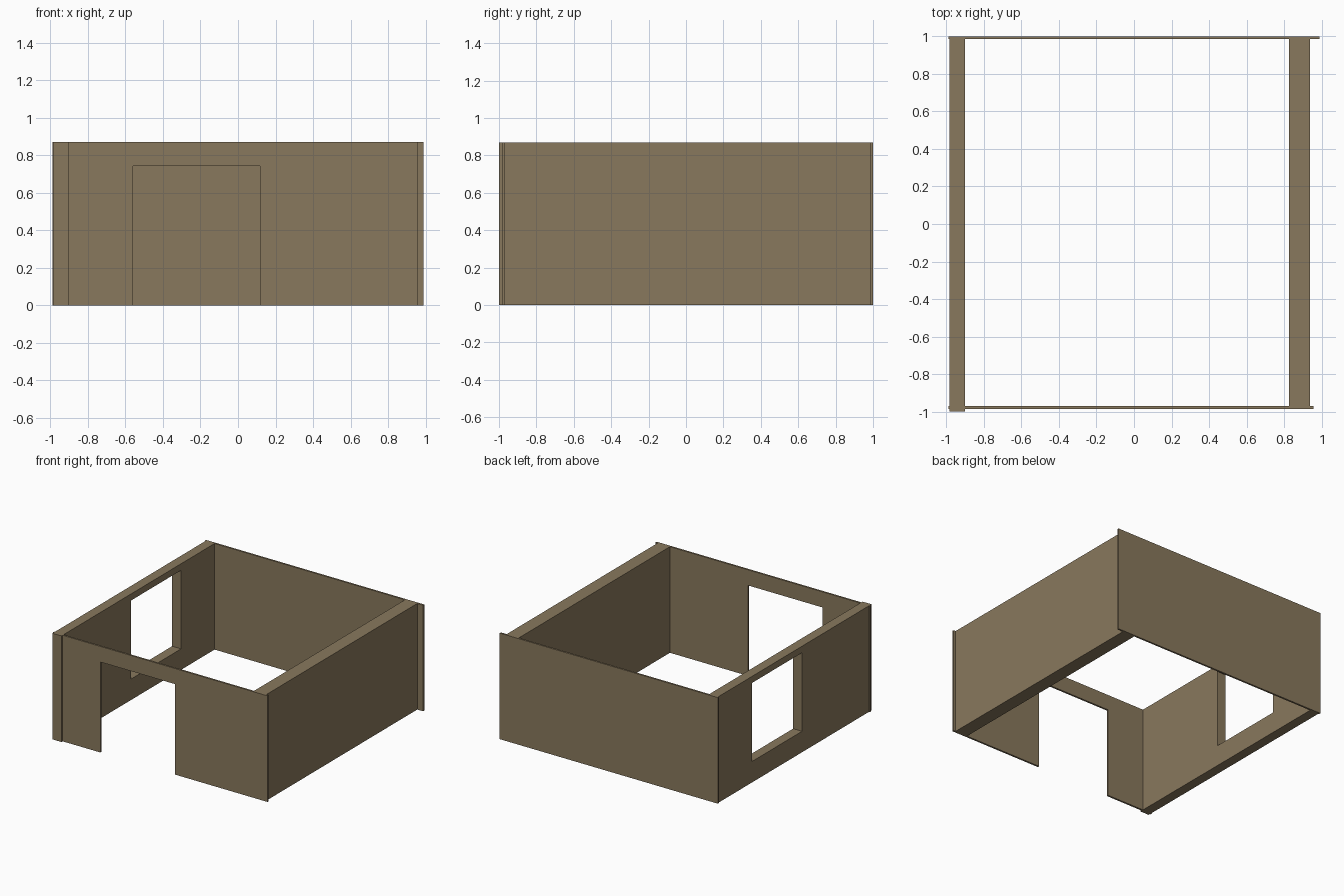
import bpy

if "Cube" in bpy.data.objects:
    bpy.data.objects.remove(bpy.data.objects["Cube"])

H = 0.87  # wall height

mat = bpy.data.materials.new("brown_plaster")
mat.diffuse_color = (0.25, 0.19, 0.11, 1)
mat.use_nodes = True
mat.node_tree.nodes["Principled BSDF"].inputs["Base Color"].default_value = mat.diffuse_color


def box(name, x, y, z):
    """Axis-aligned box from (min, max) ranges."""
    bpy.ops.mesh.primitive_cube_add(size=1)
    ob = bpy.context.object
    ob.name = name
    ranges = (x, y, z)
    for v in ob.data.vertices:
        v.co = [r[1] if c > 0 else r[0] for c, r in zip(v.co, ranges)]
    ob.data.materials.append(mat)
    return ob


def cut_opening(wall, x, y, z):
    """Cut a rectangular opening through a wall."""
    cutter = box("opening_cutter", x, y, z)
    cutter.hide_render = True
    mod = wall.modifiers.new("opening", 'BOOLEAN')
    mod.object = cutter
    mod.operation = 'DIFFERENCE'
    mod.solver = 'EXACT'
    bpy.context.view_layer.objects.active = wall
    bpy.ops.object.modifier_apply(modifier=mod.name)
    bpy.data.objects.remove(cutter)


# Thin front and back walls
front = box("front_wall", (-0.99, 0.957), (-0.985, -0.97), (0, H))
box("back_wall", (-0.99, 0.99), (0.985, 1.0), (0, H))

# Thick side walls
left = box("left_wall", (-0.983, -0.902), (-1.0, 0.985), (0, H))
box("right_wall", (0.825, 0.937), (-0.97, 0.985), (0, H))

# Doorway in the front, window in the left side
cut_opening(front, (-0.56, 0.117), (-1.1, -0.9), (-0.1, 0.742))
cut_opening(left, (-1.1, -0.8), (-0.10, 0.55), (0.172, 0.816))
